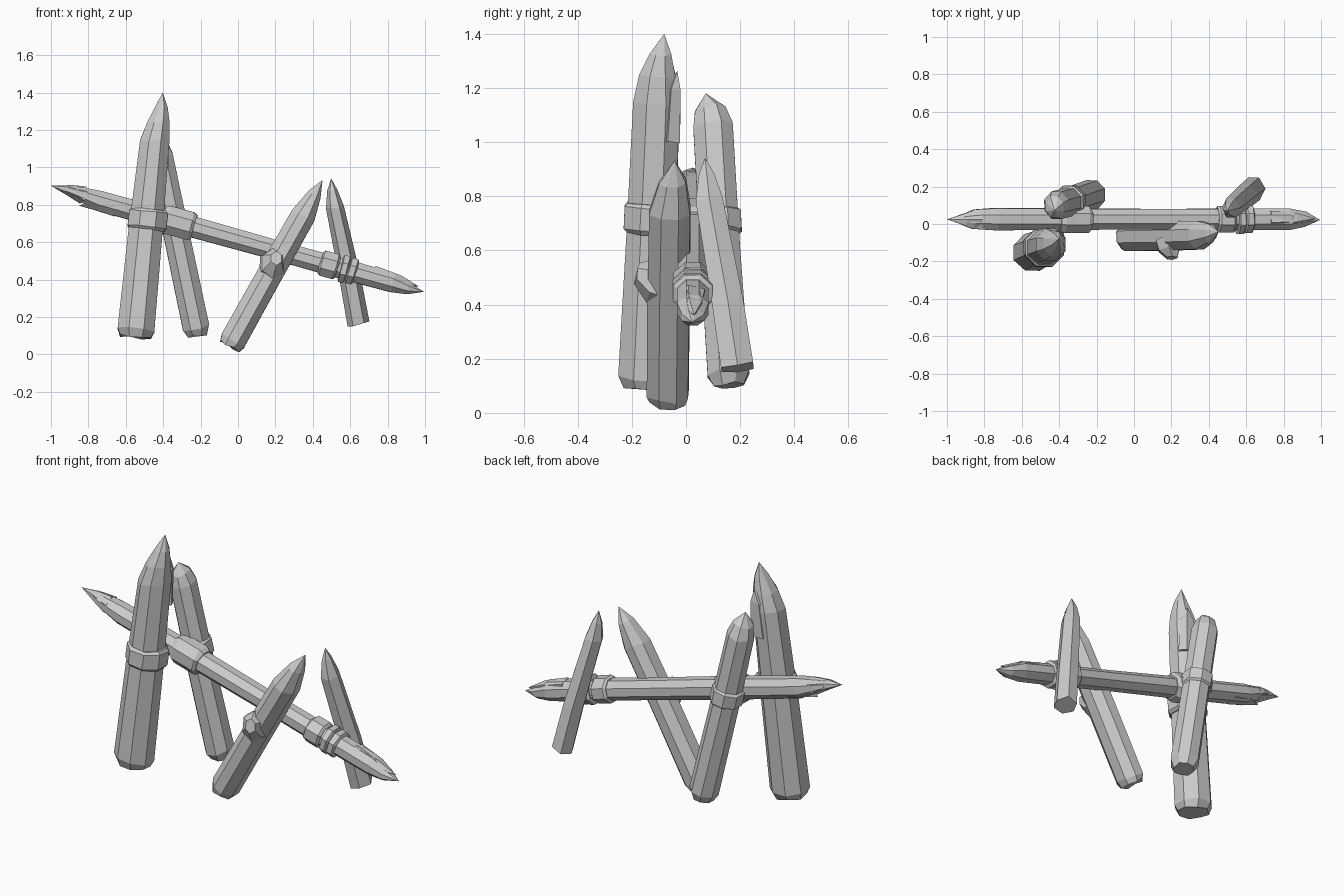
import bpy, bmesh, math, random
from mathutils import Vector

random.seed(4)


def loft(name, rings, n=8, jitter=0.025, tip=None):
    """Faceted log: rings of (x, y, z, half width[, half width y]) square to its axis, optional pointed tip."""
    pts = [Vector(r[:3]) for r in rings]
    end = pts[-2] if len(pts) > 2 else pts[-1]
    d = (end - pts[0]).normalized()
    ref = Vector((1, 0, 0)) if abs(d.y) > 0.8 else Vector((0, 1, 0))
    u = (ref - d * ref.dot(d)).normalized()
    v = d.cross(u)
    wob = [1 + random.uniform(-jitter, jitter) for _ in range(n)]
    k = 1 / math.cos(math.pi / n)
    bm = bmesh.new()
    loops = []
    for p, r in zip(pts, rings):
        ru = r[4] if len(r) > 4 else r[3]
        loop = []
        for i in range(n):
            a = 2 * math.pi * (i + 0.5) / n
            w = wob[i] * k
            slide = d * random.uniform(-jitter, jitter) * 0.35
            loop.append(bm.verts.new(p + slide + u * math.cos(a) * ru * w + v * math.sin(a) * r[3] * w))
        loops.append(loop)
    for a, b in zip(loops, loops[1:]):
        for i in range(n):
            j = (i + 1) % n
            bm.faces.new((a[i], a[j], b[j], b[i]))
    bm.faces.new(loops[0][::-1])
    if tip:
        t = bm.verts.new(tip)
        for i in range(n):
            bm.faces.new((loops[-1][i], loops[-1][(i + 1) % n], t))
    else:
        bm.faces.new(loops[-1])
    bmesh.ops.recalc_face_normals(bm, faces=bm.faces)
    me = bpy.data.meshes.new(name)
    bm.to_mesh(me)
    bm.free()
    ob = bpy.data.objects.new(name, me)
    bpy.context.collection.objects.link(ob)
    return ob


def band(name, a, b, r, ry=None):
    """Binding wrapped round a log between two axis points, with chamfered rims."""
    a, b = Vector(a), Vector(b)
    ry = ry or r
    rings = [(*a.lerp(b, t), r - s, ry - s) for t, s in ((0, 0.012), (0.12, 0), (0.88, 0), (1, 0.012))]
    loft(name, rings, 8, 0.01)


def on_beam(x, dz=0):
    return (x, 0.025, 0.615 - 0.279 * x + dz)


# Slanting cross beam with splintered ends
loft("cross_beam", [
    (*on_beam(-0.91, 0.012), 0.022, 0.032), (*on_beam(-0.86, 0.01), 0.034, 0.052),
    (*on_beam(-0.74), 0.054, 0.060), (*on_beam(-0.25), 0.056, 0.057),
    (*on_beam(0.2), 0.053, 0.055), (*on_beam(0.6), 0.055, 0.058),
    (*on_beam(0.83), 0.052, 0.058), (*on_beam(0.91, -0.008), 0.032, 0.042)],
    tip=(0.995, 0.022, 0.335))
loft("beam_left_point", [(*on_beam(-0.82, 0.005), 0.042, 0.055), (*on_beam(-0.90, 0.012), 0.026, 0.034)],
     6, tip=(-1.0, 0.025, 0.902))
loft("beam_left_splinter", [(*on_beam(-0.66, -0.02), 0.035, 0.045), (*on_beam(-0.77, -0.024), 0.028, 0.038)],
     5, tip=(-0.85, 0.03, 0.795))
loft("beam_left_side_splinter", [(-0.68, 0.058, 0.80, 0.025, 0.025), (-0.80, 0.056, 0.835, 0.022, 0.022)],
     5, tip=(-0.88, 0.065, 0.86))
loft("beam_right_splinter", [(*on_beam(0.72, 0.02), 0.036, 0.045), (*on_beam(0.87, 0.022), 0.024, 0.034)],
     5, tip=(0.97, 0.03, 0.362))

# Bindings on the beam
band("beam_left_band", on_beam(-0.40), on_beam(-0.235), 0.076, 0.073)
band("beam_wide_band", on_beam(0.44), on_beam(0.535), 0.069, 0.071)
band("beam_narrow_band_1", on_beam(0.55), on_beam(0.585), 0.074, 0.077)
band("beam_narrow_band_2", on_beam(0.59), on_beam(0.63), 0.070, 0.073)

# Tall front left stake
loft("tall_front_stake", [
    (-0.548, -0.155, 0.09, 0.082, 0.075), (-0.545, -0.153, 0.13, 0.097),
    (-0.495, -0.13, 0.65, 0.09), (-0.445, -0.11, 1.14, 0.077, 0.085),
    (-0.425, -0.105, 1.24, 0.058, 0.068), (-0.408, -0.095, 1.32, 0.032, 0.04)],
    tip=(-0.402, -0.08, 1.40))
loft("tall_stake_side_splinter", [(-0.485, -0.11, 1.02, 0.03, 0.045), (-0.475, -0.11, 1.18, 0.025, 0.04)],
     5, tip=(-0.462, -0.11, 1.245))
loft("tall_stake_back_splinter", [(-0.43, -0.055, 1.0, 0.05, 0.033), (-0.415, -0.045, 1.2, 0.034, 0.024)],
     5, tip=(-0.405, -0.032, 1.262))
band("tall_stake_band", (-0.488, -0.129, 0.665), (-0.476, -0.124, 0.775), 0.104, 0.102)

# Back left stake
loft("back_left_stake", [
    (-0.218, 0.158, 0.10, 0.05, 0.055), (-0.225, 0.157, 0.145, 0.071, 0.076),
    (-0.325, 0.125, 0.62, 0.069, 0.073), (-0.415, 0.10, 1.06, 0.066, 0.072),
    (-0.425, 0.09, 1.12, 0.048, 0.056)],
    tip=(-0.425, 0.073, 1.18))
band("back_left_stake_band", (-0.333, 0.123, 0.66), (-0.352, 0.118, 0.75), 0.08, 0.084)

# Leaning front right stake with a cut knot
loft("leaning_front_stake", [
    (-0.043, -0.068, 0.045, 0.058, 0.066), (-0.028, -0.068, 0.072, 0.069, 0.077),
    (0.16, -0.065, 0.41, 0.067, 0.078), (0.35, -0.06, 0.745, 0.065, 0.076),
    (0.41, -0.05, 0.855, 0.037, 0.05)],
    tip=(0.452, -0.042, 0.932))
loft("stake_knot", [(0.18, -0.08, 0.475, 0.08, 0.065), (0.187, -0.135, 0.488, 0.07, 0.055),
                    (0.205, -0.183, 0.515, 0.034, 0.028)], 6)

# Short back right stake
loft("short_back_stake", [
    (0.643, 0.19, 0.165, 0.052, 0.06), (0.60, 0.155, 0.40, 0.05, 0.058),
    (0.517, 0.085, 0.79, 0.042, 0.05), (0.503, 0.076, 0.88, 0.024, 0.028)],
    6, tip=(0.498, 0.07, 0.942))
